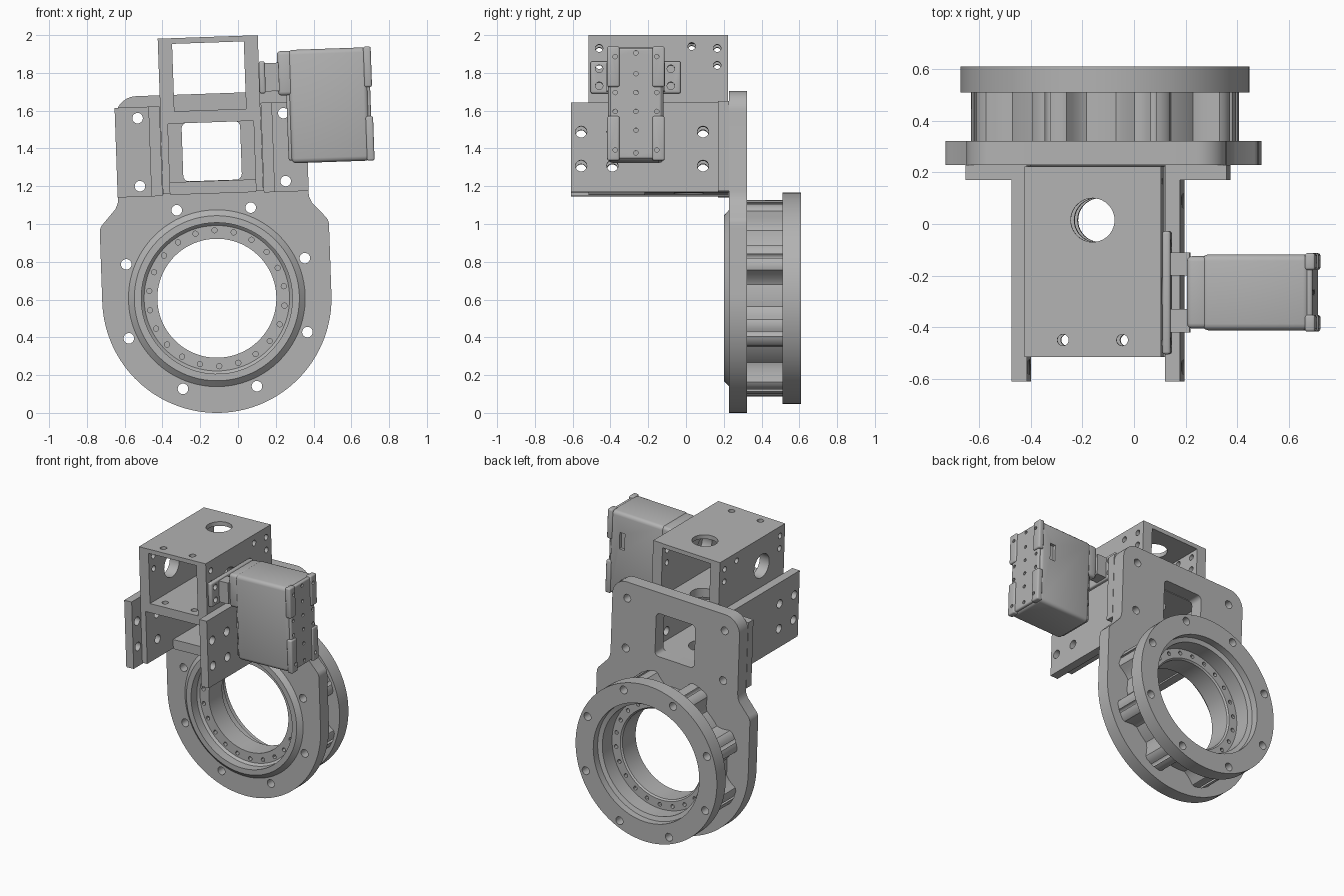
import bpy, bmesh
from math import radians, sin, cos, pi
from mathutils import Matrix, Vector

if "Cube" in bpy.data.objects:
    bpy.data.objects.remove(bpy.data.objects["Cube"])

metal = bpy.data.materials.new("grey_metal")
metal.use_nodes = True
metal.diffuse_color = (0.45, 0.45, 0.45, 1)
metal.node_tree.nodes["Principled BSDF"].inputs["Base Color"].default_value = metal.diffuse_color

# Parts are built about the ring axis, then the whole assembly is tilted
TILT = Matrix.Translation((-0.112, 0, 0.607)) @ Matrix.Rotation(radians(-2), 4, 'Y')
TURN = {'X': Matrix.Rotation(pi / 2, 4, 'Y'), 'Y': Matrix.Rotation(pi / 2, 4, 'X'), 'Z': Matrix()}
parts = []


def make(name, bm, keep=True):
    bmesh.ops.recalc_face_normals(bm, faces=bm.faces)
    mesh = bpy.data.meshes.new(name)
    bm.to_mesh(mesh)
    bm.free()
    ob = bpy.data.objects.new(name, mesh)
    bpy.context.collection.objects.link(ob)
    mesh.materials.append(metal)
    if keep:
        parts.append(ob)
    return ob


def add_box(bm, x, y, z, bevel=0):
    lo, hi = Vector((x[0], y[0], z[0])), Vector((x[1], y[1], z[1]))
    size = Matrix.Diagonal((*(hi - lo), 1))
    new = bmesh.ops.create_cube(bm, size=1, matrix=Matrix.Translation((lo + hi) / 2) @ size)
    if bevel:
        edges = list({e for v in new["verts"] for e in v.link_edges})
        bmesh.ops.bevel(bm, geom=edges, offset=bevel, segments=3, profile=0.5, affect='EDGES')


def box(name, x, y, z, bevel=0, keep=True):
    bm = bmesh.new()
    add_box(bm, x, y, z, bevel)
    return make(name, bm, keep)


def prism(name, outline, a, b, axis='Y', keep=True):
    place = (lambda p: (p[0], a, p[1])) if axis == 'Y' else (lambda p: (p[0], p[1], a))
    bm = bmesh.new()
    face = bm.faces.new([bm.verts.new(place(p)) for p in outline])
    new = bmesh.ops.extrude_face_region(bm, geom=[face])["geom"]
    move = (0, b - a, 0) if axis == 'Y' else (0, 0, b - a)
    bmesh.ops.translate(bm, vec=move, verts=[v for v in new if isinstance(v, bmesh.types.BMVert)])
    return make(name, bm, keep)


def arc(cx, cz, r, start, end, n):
    angles = [radians(start + (end - start) * i / n) for i in range(n + 1)]
    return [(cx + r * cos(t), cz + r * sin(t)) for t in angles]


def lathe(name, profile, n=96):
    bm = bmesh.new()
    rings = [[bm.verts.new((r * cos(2 * pi * i / n), y, r * sin(2 * pi * i / n))) for r, y in profile]
             for i in range(n)]
    m = len(profile)
    for i in range(n):
        p, q = rings[i], rings[(i + 1) % n]
        for k in range(m):
            bm.faces.new((p[k], q[k], q[(k + 1) % m], p[(k + 1) % m]))
    return make(name, bm)


def subtract(ob, cutter):
    mod = ob.modifiers.new("cut", 'BOOLEAN')
    mod.operation, mod.solver, mod.object = 'DIFFERENCE', 'EXACT', cutter
    bpy.context.view_layer.objects.active = ob
    bpy.ops.object.modifier_apply(modifier=mod.name)
    bpy.data.objects.remove(cutter)


def drill(ob, axis, centres, r, length, segs=20):
    bm = bmesh.new()
    for c in centres:
        bmesh.ops.create_cone(bm, cap_ends=True, segments=segs, radius1=r, radius2=r, depth=length,
                              matrix=Matrix.Translation(c) @ TURN[axis])
    subtract(ob, make("cutter", bm, False))


def circle(r, n, y, offset=0):
    return [(r * cos(t), y, r * sin(t)) for t in (2 * pi * (i + offset) / n for i in range(n))]


bolt_circle = circle(0.512, 8, 0.4, 0.5)
flange_bolts = [(s * 0.386, 0.25, v) for s in (-1, 1) for v in (0.607, 0.967)]

# Back plate: round foot, shoulders and a narrower rounded head
half = [(0.607, 0.36)] + arc(0.547, 0.37, 0.06, 10, 40, 4) + [(0.52, 0.49), (0.507, 0.52), (0.504, 0.55)]
half += arc(0.39, 0.97, 0.114, 0, 90, 10)
outline = arc(0, 0, 0.607, 180, 360, 64) + half + [(-x, z) for x, z in reversed(half)]
plate = prism("back_plate", outline, 0.228, 0.322)
drill(plate, 'Y', bolt_circle + flange_bolts, 0.028, 1)
drill(plate, 'Y', [(0, 0.3, 0)], 0.46, 1, 96)
window = []
for cx, cz, a in ((0.125, 0.904, 0), (-0.125, 0.904, 90), (-0.125, 0.654, 180), (0.125, 0.654, 270)):
    window += arc(cx, cz, 0.03, a, a + 90, 5)
subtract(plate, prism("cutter", window, 0.1, 0.5, keep=False))

# Bearing housing with collar, stepped bore and rear flange
housing = lathe("bearing_housing", [
    (0.437, 0.2), (0.468, 0.228), (0.468, 0.322), (0.44, 0.322), (0.44, 0.51), (0.56, 0.51),
    (0.56, 0.61), (0.42, 0.61), (0.42, 0.56), (0.39, 0.55), (0.39, 0.44), (0.325, 0.44),
    (0.315, 0.43), (0.315, 0.28), (0.385, 0.28), (0.40, 0.265), (0.40, 0.2)])
drill(housing, 'Y', bolt_circle, 0.028, 1)
drill(housing, 'Y', circle(0.36, 22, 0.28, 0.5) + circle(0.36, 22, 0.44, 0.5), 0.014, 0.06, 12)

# Bolt bosses between plate and flange
rise = [(17, 0.43), (14, 0.445), (11.5, 0.465), (9.5, 0.495), (8, 0.525), (6, 0.536), (3, 0.538)]
sweep = [(-a, r) for a, r in rise] + [(a, r) for a, r in reversed(rise)]
for i in range(8):
    turn = 22.5 + 45 * i
    shape = [(r * cos(radians(turn + a)), r * sin(radians(turn + a))) for a, r in sweep]
    boss = prism("bolt_boss", shape, 0.32, 0.512)
    drill(boss, 'Y', [bolt_circle[i]], 0.028, 1)

# Upper square tube
tube = box("square_tube", (-0.265, 0.265), (-0.515, 0.222), (0.967, 1.384))
subtract(tube, box("cutter", (-0.19, 0.19), (-1, 1), (0.997, 1.354), keep=False))
drill(tube, 'Z', [(0, 0.015, 1.2)], 0.085, 1, 40)
drill(tube, 'Z', [(s * 0.115, -0.45, 1.2) for s in (-1, 1)], 0.022, 1)
drill(tube, 'X', [(0, -0.26, 1.175)], 0.085, 1, 40)
drill(tube, 'X', [(0, y, v) for y in (-0.46, 0.165) for v in (1.225, 1.315)] + [(0, 0.03, 1.325)], 0.02, 1)

# Lower channel: walls, roof and a short floor
side_holes = [(0, y, v) for y in (-0.555, -0.39, 0.09) for v in (0.69, 0.87)]
for s, side in ((1, "left"), (-1, "right")):
    wall = box(side + "_channel_wall", sorted((s * 0.227, s * 0.266)), (-0.515, 0.225), (0.56, 0.967))
    drill(wall, 'X', side_holes, 0.03, 2)
    # Angle bracket bolted to the back plate
    angle = [(0.268, -0.61), (0.327, -0.61), (0.327, 0.17), (0.506, 0.17), (0.506, 0.228), (0.268, 0.228)]
    bracket = prism(side + "_angle_bracket", [(s * x, y) for x, y in angle], 0.551, 1.026, 'Z')
    drill(bracket, 'X', side_holes, 0.03, 2)
    drill(bracket, 'Y', [c for c in flange_bolts if c[0] * s > 0], 0.028, 0.3)
roof = box("channel_roof", (-0.227, 0.227), (-0.515, 0.225), (0.932, 0.967))
floor = box("channel_floor", (-0.227, 0.227), (-0.22, 0.225), (0.555, 0.622))
for slab in (roof, floor):
    drill(slab, 'Z', [(0, 0.015, 0.75)], 0.085, 1, 40)
drill(roof, 'Z', [(s * 0.115, -0.45, 0.95) for s in (-1, 1)], 0.022, 0.4)

# Motor mount on the tube side
mount = box("motor_mount", (0.265, 0.297), (-0.505, -0.028), (1.075, 1.245), 0.01)
drill(mount, 'X', [(0.28, y, v) for y in (-0.46, -0.08) for v in (1.115, 1.205)], 0.02, 0.2)
for y in (-0.42, -0.2):
    box("mount_tab", (0.29, 0.37), (y, y + 0.09), (1.085, 1.235))

# Motor body with a socket slot, inner cap and studded end cover
body = box("motor_body", (0.42, 0.838), (-0.412, -0.118), (0.7, 1.3), 0.025)
subtract(body, box("cutter", (0.72, 0.76), (-0.14, -0.05), (1.04, 1.16), keep=False))
box("motor_inner_cap", (0.362, 0.45), (-0.405, -0.125), (1.06, 1.296), 0.02)
box("motor_inner_cover", (0.405, 0.44), (-0.395, -0.135), (0.715, 1.07), 0.012)
cover = [(-0.15, 0.72), (-0.15, 0.945), (-0.133, 0.965), (-0.133, 1.065), (-0.15, 1.085),
         (-0.15, 1.235), (-0.105, 1.25), (-0.105, 1.305)]
bm = bmesh.new()
add_box(bm, (0.82, 0.85), (-0.4, -0.13), (0.71, 1.295), 0.01)
end = make("motor_end_cover", bm)
dots = [(y, v) for y in (-0.375, -0.155) for v in (0.755, 0.96, 1.06, 1.25)]
dots += [(-0.265, v) for v in (0.74, 0.86, 0.96, 1.06, 1.16, 1.27)]
drill(end, 'X', [(0.85, y, v) for y, v in dots], 0.012, 0.03, 12)
for v0, v1 in ((0.7, 0.935), (1.09, 1.304)):
    for y in (-0.417, -0.178):
        pad = box("corner_pad", (0.82, 0.86), (y, y + 0.065), (v0, v1), 0.01)
        drill(pad, 'X', [(0.86, q, v) for q, v in dots if v0 < v < v1 and y < q < y + 0.065], 0.012, 0.03, 12)

# Tilt the assembly and shade it
bpy.ops.object.select_all(action='DESELECT')
for ob in parts:
    ob.data.transform(TILT)
    ob.select_set(True)
bpy.context.view_layer.objects.active = parts[0]
bpy.ops.object.shade_smooth_by_angle(angle=radians(30))
